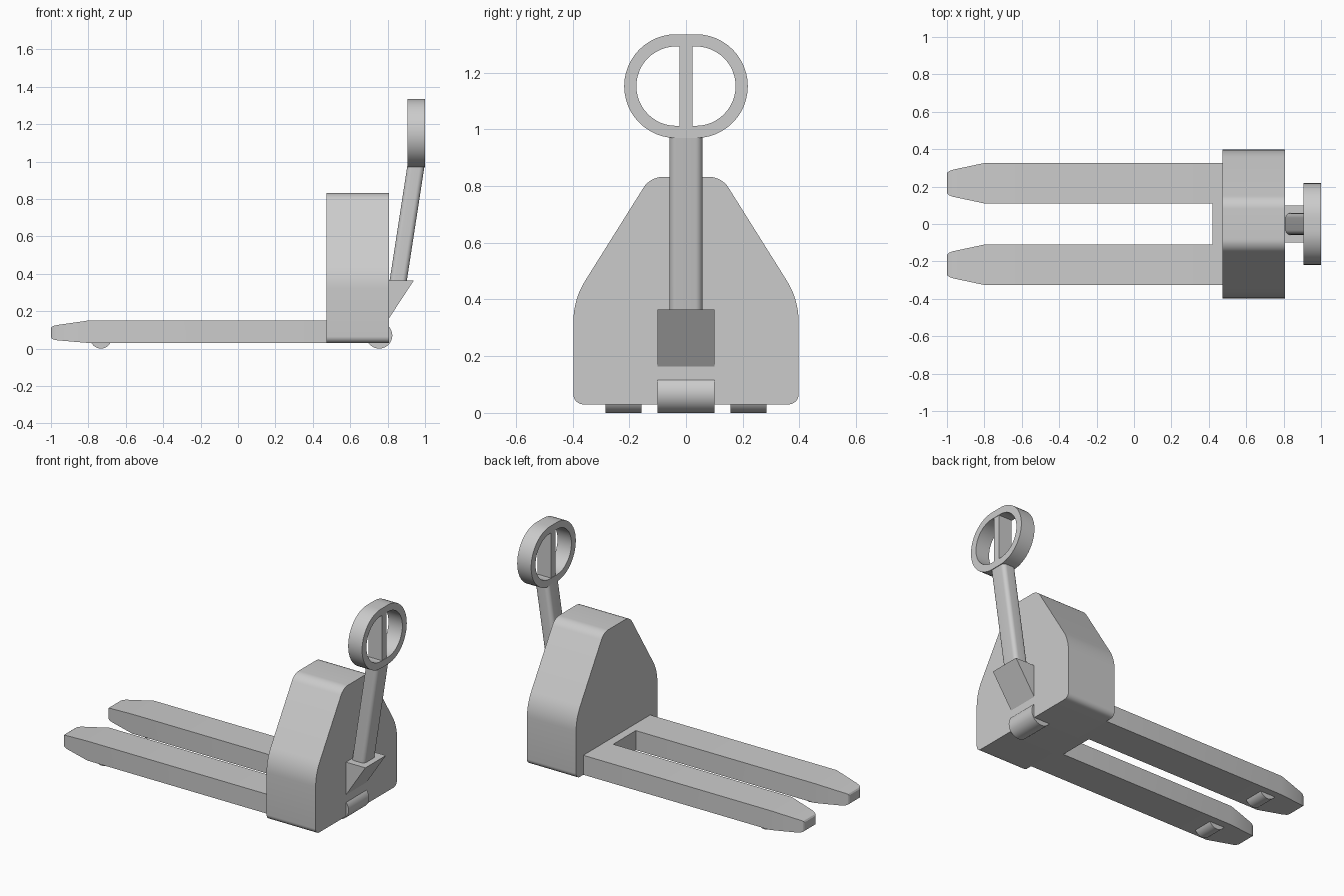
import bpy
import bmesh
from math import sin, cos, pi, radians, tan
from mathutils import Vector

if "Cube" in bpy.data.objects:
    bpy.data.objects.remove(bpy.data.objects["Cube"], do_unlink=True)

GREY = (0.6, 0.6, 0.6, 1)
grey = bpy.data.materials.new("plain grey")
grey.use_nodes = True
grey.diffuse_color = GREY
grey.node_tree.nodes["Principled BSDF"].inputs["Base Color"].default_value = GREY


def finish(name, bm):
    """Turn a bmesh into a shaded object."""
    bmesh.ops.recalc_face_normals(bm, faces=bm.faces)
    mesh = bpy.data.meshes.new(name)
    bm.to_mesh(mesh)
    bm.free()
    mesh.materials.append(grey)
    mesh.shade_smooth()
    mesh.set_sharp_from_angle(angle=radians(25))
    obj = bpy.data.objects.new(name, mesh)
    bpy.context.collection.objects.link(obj)
    return obj


def rounded(corners, steps=8):
    """Outline from (u, v, radius) corners, each replaced by an arc."""
    out = []
    for i, (u, v, r) in enumerate(corners):
        p = Vector((u, v))
        if r == 0:
            out.append(p)
            continue
        a = (Vector(corners[i - 1][:2]) - p).normalized()
        b = (Vector(corners[(i + 1) % len(corners)][:2]) - p).normalized()
        half = a.angle(b) / 2
        centre = p + (a + b).normalized() * (r / sin(half))
        start = p + a * (r / tan(half)) - centre
        end = p + b * (r / tan(half)) - centre
        turn = pi - 2 * half
        for k in range(steps + 1):
            t = turn * k / steps
            out.append(centre + (start * sin(turn - t) + end * sin(t)) / sin(turn))
    return out


def loft(bm, rings):
    """Skin a row of closed rings and cap both ends."""
    rows = [[bm.verts.new(p) for p in ring] for ring in rings]
    for lower, upper in zip(rows, rows[1:]):
        for i in range(len(lower)):
            bm.faces.new((lower[i - 1], lower[i], upper[i], upper[i - 1]))
    bm.faces.new(rows[0])
    bm.faces.new(rows[-1])
    return rows


def prism(name, rings):
    bm = bmesh.new()
    loft(bm, rings)
    return finish(name, bm)


def along_x(outline, x0, x1):
    return [[(x, p[0], p[1]) for p in outline] for x in (x0, x1)]


def wheel(name, x, y, r, width):
    ring = [(x + r * cos(2 * pi * k / 48), r + r * sin(2 * pi * k / 48)) for k in range(48)]
    return prism(name, [[(u, y + s * width / 2, v) for u, v in ring] for s in (-1, 1)])


# Power unit housing
side = [(0.397, 0.03, 0.035), (0.397, 0.40, 0.27), (0.126, 0.832, 0.08)]
mirrored = [(-y, z, r) for y, z, r in reversed(side)]
prism("housing", along_x(rounded(side + mirrored), 0.473, 0.808))

# Forks: x, half width, centre height, half height
stations = [(-1.0, 0.052, 0.085, 0.024), (-0.995, 0.060, 0.085, 0.032),
            (-0.985, 0.066, 0.085, 0.037), (-0.965, 0.073, 0.085, 0.041),
            (-0.80, 0.108, 0.09, 0.06), (0.42, 0.108, 0.09, 0.06),
            (0.50, 0.108, 0.09, 0.06)]
bm = bmesh.new()
inner_sides = []
for s in (1, -1):
    rows = loft(bm, [[(x, s * (0.218 + a * w), z + b * h)
                      for a, b in ((-1, -1), (1, -1), (1, 1), (-1, 1))]
                     for x, w, z, h in stations])
    inner_sides.append([rows[-2][0], rows[-1][0], rows[-1][3], rows[-2][3]])
# Cross piece joining the forks
for loop in inner_sides:
    bm.faces.remove(next(f for f in loop[0].link_faces if set(f.verts) == set(loop)))
for i in range(4):
    a, b = inner_sides
    bm.faces.new((a[i - 1], a[i], b[i], b[i - 1]))
bmesh.ops.dissolve_limit(bm, angle_limit=radians(0.5), verts=bm.verts, edges=bm.edges)
finish("forks", bm)

# Wheels
for s, label in ((1, "left"), (-1, "right")):
    wheel(label + "_fork_wheel", -0.733, s * 0.22, 0.057, 0.126)
wheel("drive_wheel", 0.755, 0, 0.07, 0.2)

# Wedge bracket under the tiller
wedge = [(0.80, 0.364), (0.94, 0.364), (0.808, 0.163), (0.80, 0.163)]
prism("tiller_bracket", [[(x, y, z) for x, z in wedge] for y in (-0.1, 0.1)])

# Leaning tiller shaft with rounded corners
shaft = rounded([(-0.046, -0.058, 0.025), (0.046, -0.058, 0.025),
                 (0.046, 0.058, 0.025), (-0.046, 0.058, 0.025)])
prism("tiller_shaft", [[(x + p.x, p.y, z) for p in shaft]
                       for x, z in ((0.853, 0.34), (0.951, 0.975))])


# Handle ring: two half circles spread apart
def stadium(r, steps=24):
    return [(s * (0.035 + r * sin(pi * k / steps)), 1.152 - s * r * cos(pi * k / steps))
            for s in (1, -1) for k in range(steps + 1)]


bm = bmesh.new()
walls = [[bm.verts.new((x, y, z)) for y, z in stadium(r)]
         for x, r in ((0.905, 0.183), (1.0, 0.183), (1.0, 0.14), (0.905, 0.14))]
for j in range(4):
    a, b = walls[j - 1], walls[j]
    for i in range(len(a)):
        bm.faces.new((a[i - 1], a[i], b[i], b[i - 1]))
finish("handle_ring", bm)

# Upright bar in the middle of the handle
bar = [(-0.023, 0.99), (0.023, 0.99), (0.023, 1.32), (-0.023, 1.32)]
prism("handle_bar", along_x(bar, 0.907, 0.998))
